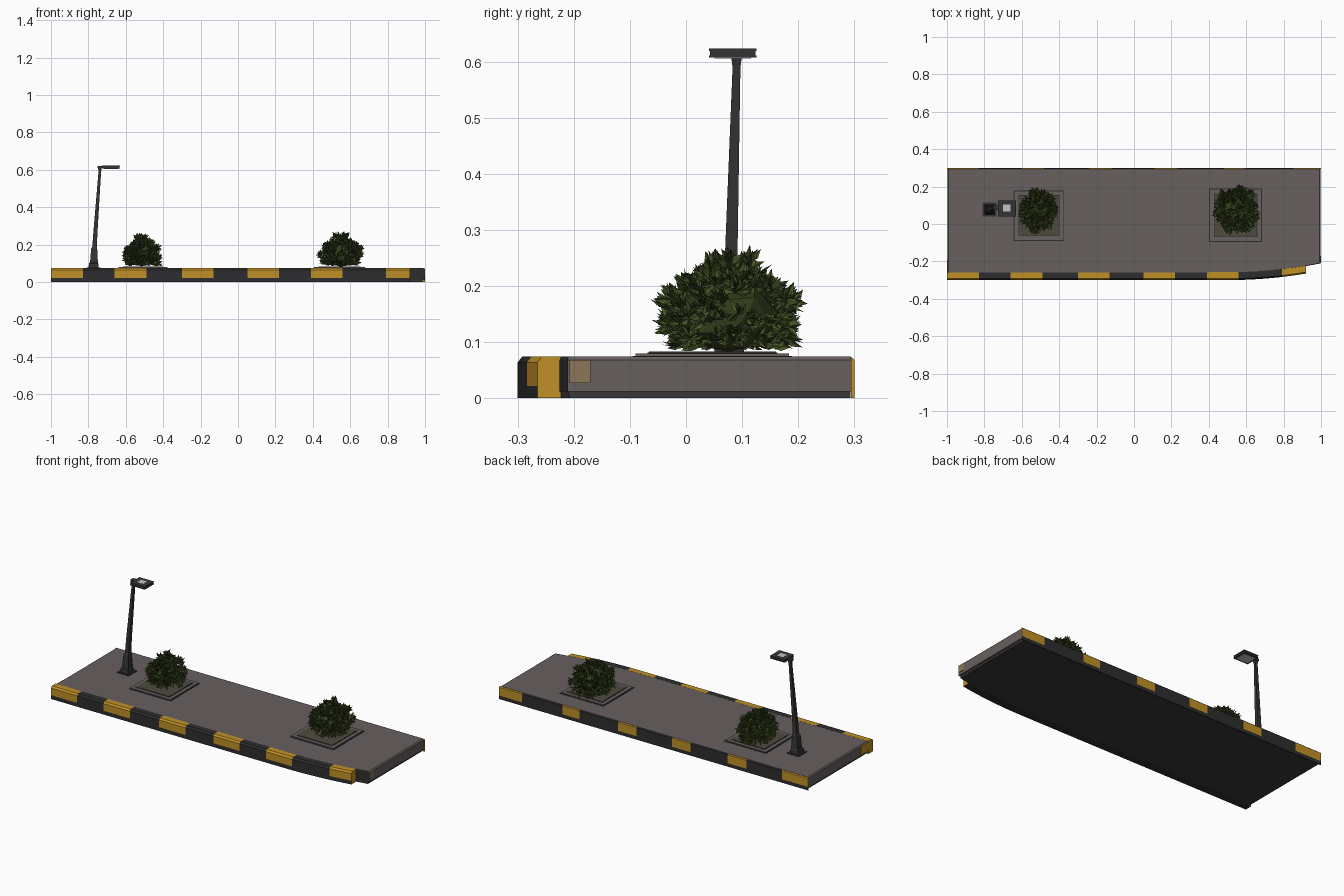
import bpy, bmesh, math, random
from mathutils import Vector

cube = bpy.data.objects.get("Cube")
if cube:
    bpy.data.objects.remove(cube, do_unlink=True)
random.seed(4)


def material(name, r, g, b):
    m = bpy.data.materials.new(name)
    m.use_nodes = True
    m.diffuse_color = (r, g, b, 1)
    node = next(n for n in m.node_tree.nodes if n.type == 'BSDF_PRINCIPLED')
    node.inputs["Base Color"].default_value = (r, g, b, 1)
    node.inputs["Roughness"].default_value = 0.9
    return m


GREY = material("paving grey", 0.135, 0.115, 0.113)
BLACK = material("curb black", 0.027, 0.027, 0.029)
YELLOW = material("curb yellow", 0.53, 0.28, 0.02)
TAN = material("faded paint", 0.27, 0.18, 0.10)
UNDER = material("underside", 0.042, 0.038, 0.038)
METAL = material("lamp metal", 0.035, 0.034, 0.036)
LENS = material("lamp panel", 0.55, 0.54, 0.53)
LEAF = material("leaf green", 0.068, 0.10, 0.022)
DARKLEAF = material("dark leaf green", 0.035, 0.052, 0.012)
SOIL = material("soil", 0.075, 0.07, 0.05)


def finish(name, bm, *mats):
    bmesh.ops.recalc_face_normals(bm, faces=bm.faces[:])
    me = bpy.data.meshes.new(name)
    bm.to_mesh(me)
    bm.free()
    ob = bpy.data.objects.new(name, me)
    bpy.context.scene.collection.objects.link(ob)
    for m in mats:
        me.materials.append(m)
    return ob


def box(name, x0, x1, y0, y1, z0, z1, mat):
    bm = bmesh.new()
    bmesh.ops.create_cube(bm, size=1)
    for v in bm.verts:
        v.co = ((x0 + x1) / 2 + v.co.x * (x1 - x0),
                (y0 + y1) / 2 + v.co.y * (y1 - y0),
                (z0 + z1) / 2 + v.co.z * (z1 - z0))
    return finish(name, bm, mat)


def loft(bm, rings):
    """Skin closed rings of points, returning side faces per span."""
    vs = [[bm.verts.new(p) for p in ring] for ring in rings]
    n = len(vs[0])
    spans = [[bm.faces.new((a[i], a[(i + 1) % n], b[(i + 1) % n], b[i]))
              for i in range(n)] for a, b in zip(vs, vs[1:])]
    caps = [bm.faces.new(vs[0]), bm.faces.new(vs[-1])]
    return spans, caps


def front_y(x):
    """Front line of the island, curving inward near one end."""
    return -0.3 + 0.035 * (max(0, x - 0.5) / 0.42) ** 2


def striped(name, xs, yellows, profile, line):
    """Strip along x, with yellow bands above the black foot."""
    bm = bmesh.new()
    rings = [[(x, line(x) + y, z) for y, z in profile] for x in xs]
    spans, caps = loft(bm, rings)
    for a, b, faces in zip(xs, xs[1:], spans):
        mid = (a + b) / 2
        if any(s < mid < e for s, e in yellows):
            for f in faces:
                f.material_index = int(f.calc_center_median().z > 0.021)
    ob = finish(name, bm, BLACK, YELLOW)
    # end caps: yellow, since the strip finishes on yellow bands
    for p in ob.data.polygons:
        if abs(p.normal.x) > 0.9:
            p.material_index = 1
    return ob


# Paved slab following the curved front line
xs = [-0.997, 0.5, 0.58, 0.66, 0.74, 0.83, 0.92, 0.997]
outline = [(x, front_y(x) + 0.04) for x in xs] + [(0.997, 0.296), (-0.997, 0.296)]
bm = bmesh.new()
shapes = [(0.012, 1), (0.068, 1), (0.074, 0.994)]
spans, caps = loft(bm, [[(x * s, y * s, z) for x, y in outline] for z, s in shapes])
for faces in spans[:2]:
    faces[6].material_index = 1
finish("paved_slab", bm, GREY, BLACK)
bm = bmesh.new()
loft(bm, [[(x * 0.99, y * 0.99, z) for x, y in outline] for z in (0, 0.014)])
finish("underside_plate", bm, UNDER)

# Front curb with stripes
bands = [(-1, -0.83), (-0.66, -0.49), (-0.30, -0.13), (0.05, 0.22),
         (0.39, 0.56), (0.79, 0.92)]
stations = sorted({e for b in bands for e in b} | {0.62, 0.68, 0.74, 0.85})
striped("front_curb", stations, bands,
        [(0.042, 0), (0, 0), (0, 0.022), (0, 0.064), (0.008, 0.074), (0.042, 0.0745)],
        front_y)

# Back edge with stripes
bands = [(-1, -0.83), (-0.6, -0.48), (-0.24, -0.12), (0.11, 0.23),
         (0.48, 0.59), (0.85, 1)]
striped("back_edge_stripes", sorted({e for b in bands for e in b}), bands,
        [(-0.006, 0), (0, 0), (0, 0.02), (0, 0.069), (-0.006, 0.0735)],
        lambda x: 0.3)

# Painted ends
box("right_end_paint", -1, -0.996, -0.26, -0.19, 0.02, 0.068, YELLOW)
box("left_end_paint", 0.996, 1, -0.208, -0.17, 0.027, 0.068, TAN)


def planter(side, x, y, half):
    """Square tree surround: raised border, dark joint and soil bed."""
    def square(part, h, z, mat):
        box(side + part, x - h, x + h, y - h, y + h, 0.07, z, mat)
    square("_planter_joint", half, 0.0755, BLACK)
    square("_planter_border", half - 0.005, 0.080, GREY)
    square("_planter_inner_joint", half - 0.026, 0.0815, BLACK)
    square("_planter_bed", half - 0.029, 0.083, SOIL)


def add_leaf(bm, base, d, length, width):
    """Pointed leaf folded along its midrib."""
    side = d.cross(Vector([random.gauss(0, 1) for _ in range(3)])).normalized()
    up = side.cross(d)
    mid = base + d * length * 0.45
    a, tip = bm.verts.new(base), bm.verts.new(base + d * length)
    l = bm.verts.new(mid + side * width + up * width * 0.5)
    r = bm.verts.new(mid - side * width + up * width * 0.5)
    shade = int(random.random() < 0.25)
    for tri in ((a, l, tip), (a, tip, r)):
        bm.faces.new(tri).material_index = shade


def bush(side, centre, radii):
    """Dense shrub made of sprigs of pointed leaves around a dark core."""
    c, rad = Vector(centre), Vector(radii)
    bm = bmesh.new()
    bmesh.ops.create_icosphere(bm, subdivisions=2, radius=0.8)
    for v in bm.verts:
        v.co = c + v.co * rad * random.uniform(0.85, 1.05)
        v.co.z = max(v.co.z, 0.08)
    for f in bm.faces:
        f.material_index = 1
    for _ in range(210):
        n = Vector([random.gauss(0, 1) for _ in range(3)]).normalized()
        p = c + n * rad * random.uniform(0.72, 1.0)
        if p.z < 0.092:
            p.z = random.uniform(0.092, 0.11)
        axis = (n + Vector((0, 0, 0.35))).normalized()
        for _ in range(8):
            d = axis + 0.65 * Vector([random.gauss(0, 1) for _ in range(3)])
            d.normalize()
            if p.z + d.z * 0.04 < 0.083:
                d.z = abs(d.z)
            add_leaf(bm, p, d, random.uniform(0.022, 0.038), random.uniform(0.005, 0.008))
    # a few taller shoots
    for _ in range(4):
        top = c + Vector((random.uniform(-0.03, 0.03), random.uniform(-0.04, 0.04), rad.z))
        for i in range(18):
            d = Vector((random.gauss(0, 0.7), random.gauss(0, 0.7), 0.7)).normalized()
            add_leaf(bm, top + Vector((0, 0, i * 0.001)), d, 0.03, 0.007)
    me = bpy.data.meshes.new(side + "_bush")
    bm.to_mesh(me)
    bm.free()
    ob = bpy.data.objects.new(side + "_bush", me)
    bpy.context.scene.collection.objects.link(ob)
    me.materials.append(LEAF)
    me.materials.append(DARKLEAF)


planter("right", -0.508, 0.045, 0.135)
planter("left", 0.543, 0.047, 0.142)
bush("right", (-0.51, 0.07, 0.143), (0.086, 0.108, 0.078))
bush("left", (0.55, 0.077, 0.146), (0.105, 0.117, 0.082))

# Street lamp: square tapered pole leaning slightly
box("lamp_foot", -0.81, -0.735, 0.04, 0.115, 0.07, 0.079, METAL)
pole = [(-0.772, 0.077, 0.078, 0.027), (-0.772, 0.077, 0.10, 0.025),
        (-0.770, 0.078, 0.105, 0.021), (-0.769, 0.079, 0.18, 0.016),
        (-0.767, 0.080, 0.19, 0.012), (-0.762, 0.081, 0.27, 0.011),
        (-0.739, 0.090, 0.59, 0.007), (-0.738, 0.090, 0.612, 0.010)]
bm = bmesh.new()
loft(bm, [[(x + sx * h, y + sy * h, z) for sx, sy in ((-1, -1), (1, -1), (1, 1), (-1, 1))]
          for x, y, z, h in pole])
finish("lamp_pole", bm, METAL)
box("lamp_arm", -0.75, -0.72, 0.076, 0.102, 0.609, 0.621, METAL)

# Lamp head: slim plate with rims and light panels
box("lamp_head", -0.724, -0.634, 0.043, 0.124, 0.610, 0.620, METAL)
for name, z in (("lower", 0.607), ("upper", 0.619)):
    box("lamp_rim_" + name, -0.726, -0.632, 0.041, 0.126, z, z + 0.004, METAL)
box("lamp_top_panel", -0.70, -0.66, 0.066, 0.104, 0.622, 0.6235, LENS)
box("lamp_light_panel", -0.716, -0.642, 0.051, 0.116, 0.6055, 0.608, LENS)
